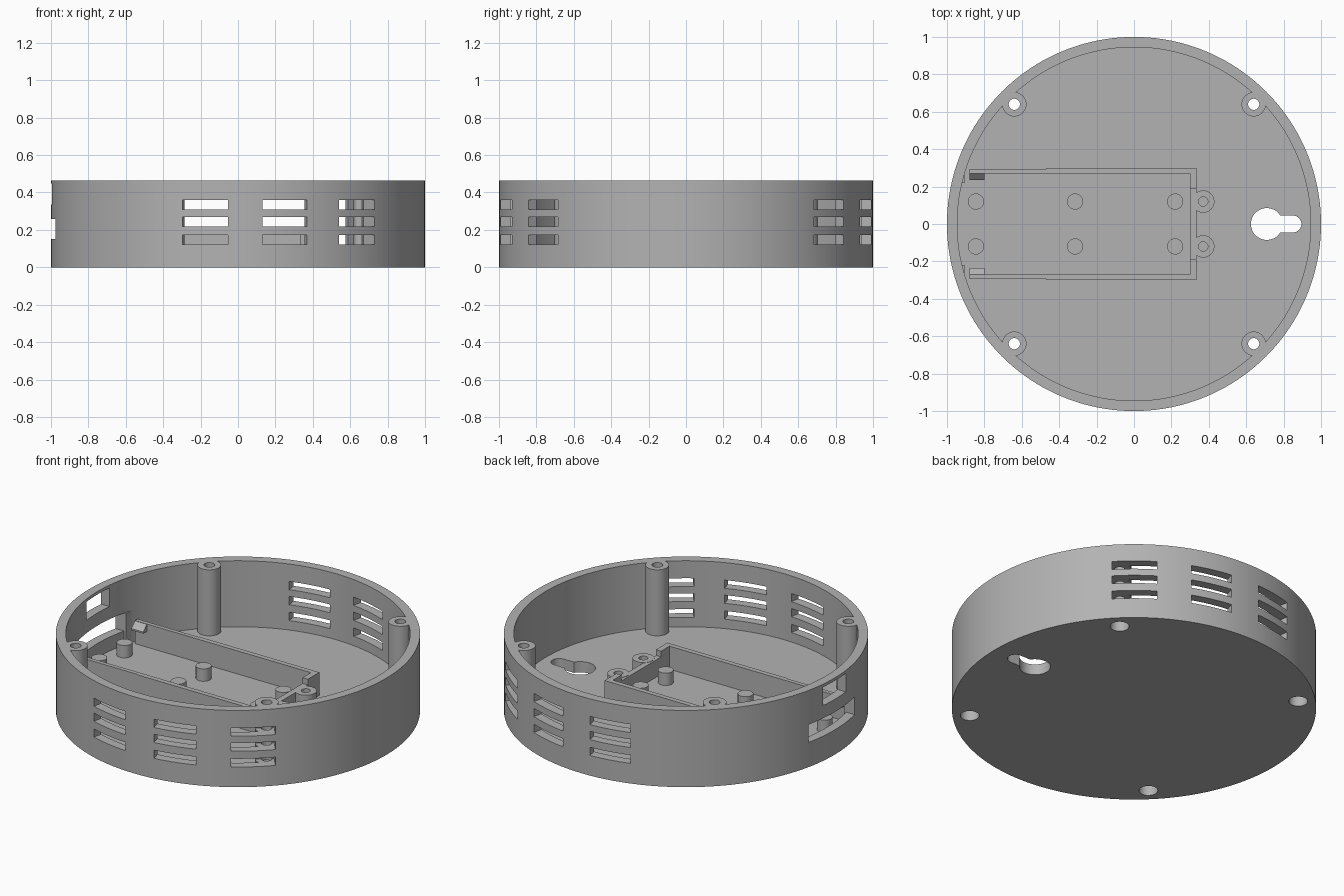
import bpy, bmesh, math
from mathutils import Matrix, Vector

if "Cube" in bpy.data.objects:
    bpy.data.objects.remove(bpy.data.objects["Cube"])

H, FLOOR = 0.465, 0.065
grey = bpy.data.materials.new("plain_grey")
grey.diffuse_color = (0.45, 0.45, 0.45, 1)
grey.use_nodes = True
grey.node_tree.nodes["Principled BSDF"].inputs["Base Color"].default_value = grey.diffuse_color


def make(name, bm):
    mesh = bpy.data.meshes.new(name)
    bmesh.ops.recalc_face_normals(bm, faces=bm.faces)
    bm.to_mesh(mesh)
    bm.free()
    ob = bpy.data.objects.new(name, mesh)
    bpy.context.collection.objects.link(ob)
    mesh.materials.append(grey)
    return ob


def cyl(name, x, y, r, z0, z1, seg=32):
    bm = bmesh.new()
    bmesh.ops.create_cone(bm, cap_ends=True, segments=seg, radius1=r, radius2=r, depth=z1 - z0,
                          matrix=Matrix.Translation((x, y, (z0 + z1) / 2)))
    return make(name, bm)


def box(name, x0, x1, y0, y1, z0, z1, turn=0):
    bm = bmesh.new()
    m = (Matrix.Rotation(turn, 4, 'Z') @ Matrix.Translation(((x0 + x1) / 2, (y0 + y1) / 2, (z0 + z1) / 2))
         @ Matrix.Diagonal((x1 - x0, y1 - y0, z1 - z0, 1)))
    bmesh.ops.create_cube(bm, size=1, matrix=m)
    return make(name, bm)


def prism(name, profile, x0, x1):
    """Extrude a (y, z) profile along x."""
    bm = bmesh.new()
    f = bm.faces.new([bm.verts.new((x0, y, z)) for y, z in profile])
    ext = bmesh.ops.extrude_face_region(bm, geom=[f])
    bmesh.ops.translate(bm, vec=Vector((x1 - x0, 0, 0)),
                        verts=[v for v in ext['geom'] if isinstance(v, bmesh.types.BMVert)])
    return make(name, bm)


def combine(ob, tool, op='DIFFERENCE'):
    mod = ob.modifiers.new("combine", 'BOOLEAN')
    mod.operation, mod.solver, mod.object = op, 'EXACT', tool
    bpy.context.view_layer.objects.active = ob
    bpy.ops.object.modifier_apply(modifier=mod.name)
    bpy.data.objects.remove(tool)


# round housing with corner screw posts
body = cyl("housing", 0, 0, 1, 0, H, 160)
combine(body, cyl("cavity", 0, 0, 0.945, FLOOR, 1, 160))
corners = [(sx * 0.64, sy * 0.64) for sx in (-1, 1) for sy in (-1, 1)]
for x, y in corners:
    combine(body, cyl("post", x, y, 0.065, FLOOR / 2, H), 'UNION')
for x, y in corners:
    combine(body, cyl("screw_hole", x, y, 0.03, -0.1, 1))
    combine(body, cyl("counterbore", x, y, 0.052, -0.1, 0.1))

# vent slots, three columns of three, front and back
for deg in (-10.2, 14.6, 39.8):
    for z in (0.147, 0.243, 0.334):
        for turn in (math.radians(deg - 90), math.radians(90 - deg)):
            combine(body, box("vent", 0.9, 1.1, -0.123, 0.123, z - 0.025, z + 0.025, turn))

# connector openings in the left wall
combine(body, box("wide_opening", -1.1, -0.9, -0.22, 0.22, 0.15, 0.258))
combine(body, box("small_opening", -1.1, -0.9, -0.11, 0.11, 0.335, 0.447))

# keyhole for wall hanging
combine(body, cyl("keyhole_head", 0.71, 0, 0.085, -0.1, 0.2, 48))
combine(body, box("keyhole_slot", 0.71, 0.85, -0.045, 0.045, -0.1, 0.2))
combine(body, cyl("keyhole_end", 0.85, 0, 0.045, -0.1, 0.2))

# tray: side walls, end corners, latches and ribs beside the opening
Z0, TOP = FLOOR - 0.01, 0.205
for s, side in ((-1, "front"), (1, "back")):
    def span(a, b):
        return sorted((s * a, s * b))
    box(f"tray_wall_{side}", -0.47, 0.335, *span(0.27, 0.30), Z0, TOP)
    box(f"tray_thin_wall_{side}", -0.88, -0.47, *span(0.27, 0.295), Z0, TOP)
    box(f"tray_corner_{side}", 0.30, 0.335, *span(0.19, 0.27), Z0, TOP)
    prism(f"tray_latch_{side}", [(s * 0.272, TOP), (s * 0.235, 0.17), (s * 0.235, 0.16), (s * 0.272, 0.16)],
          -0.88, -0.80)
    box(f"opening_rib_{side}", -0.95, -0.905, *span(0.22, 0.29), Z0, 0.258)

# lower end wall with two screw bosses
end = box("tray_end_wall", 0.30, 0.335, -0.19, 0.19, Z0, 0.17)
for y in (-0.12, 0.12):
    combine(end, cyl("boss", 0.37, y, 0.06, Z0, 0.172), 'UNION')
for y in (-0.12, 0.12):
    combine(end, cyl("boss_hole", 0.37, y, 0.025, FLOOR + 0.01, 0.3, 24))

# board support pegs
for x in (-0.845, -0.315, 0.22):
    for y in (-0.12, 0.12):
        cyl("support_peg", x, y, 0.043, Z0, 0.14)

for ob in bpy.context.scene.objects:
    ob.select_set(True)
bpy.context.view_layer.objects.active = body
bpy.ops.object.shade_smooth_by_angle(angle=math.radians(30))
